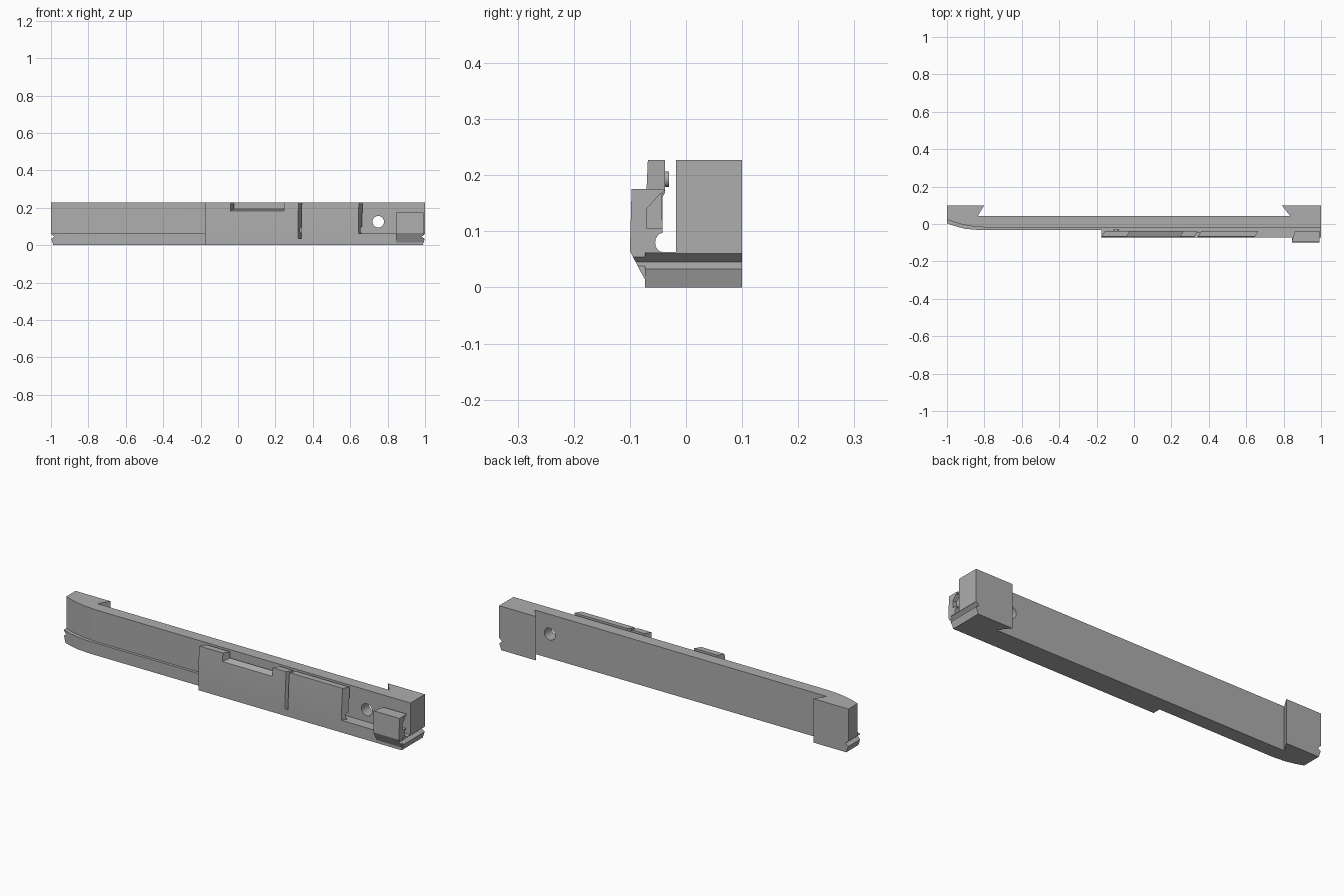
import bpy, bmesh, math
from mathutils import Vector

if "Cube" in bpy.data.objects:
    bpy.data.objects.remove(bpy.data.objects["Cube"], do_unlink=True)

# One satin grey for everything
grey = bpy.data.materials.new("satin grey")
grey.use_nodes = True
grey.diffuse_color = (0.42, 0.42, 0.42, 1)
for node in grey.node_tree.nodes:
    if node.type == 'BSDF_PRINCIPLED':
        node.inputs["Base Color"].default_value = (0.42, 0.42, 0.42, 1)

FLOOR, TOP, FRONT = 0.063, 0.227, -0.07
LEAN = 0.6   # sideways slant of the cover's cut ends


def prism(name, pts, axis, lo, hi, lean=0.0):
    """Extrude a closed outline along an axis, optionally slanted in plan."""
    def place(a, b, t):
        return {'x': (t, a, b), 'y': (a, t, b), 'z': (a, b, t)}[axis]
    bm = bmesh.new()
    ends = [[bm.verts.new(place(a, b, t)) for a, b in pts] for t in (lo, hi)]
    for ring in ends:
        bm.faces.new(ring)
    for i in range(len(pts)):
        j = (i + 1) % len(pts)
        bm.faces.new((ends[0][i], ends[0][j], ends[1][j], ends[1][i]))
    for v in bm.verts:
        v.co.x += (v.co.y - FRONT) * lean
    bmesh.ops.recalc_face_normals(bm, faces=bm.faces)
    mesh = bpy.data.meshes.new(name)
    bm.to_mesh(mesh)
    bm.free()
    mesh.materials.append(grey)
    obj = bpy.data.objects.new(name, mesh)
    bpy.context.collection.objects.link(obj)
    return obj


def cut(obj, *cutters):
    """Subtract each cutter and remove it."""
    bpy.context.view_layer.objects.active = obj
    for c in cutters:
        c.hide_render = True
        mod = obj.modifiers.new("cut", 'BOOLEAN')
        mod.operation, mod.solver, mod.object = 'DIFFERENCE', 'EXACT', c
        bpy.ops.object.modifier_apply(modifier=mod.name)
        bpy.data.objects.remove(c, do_unlink=True)


def circle(cx, cy, r, n=32):
    return [(cx + r * math.cos(math.tau * i / n), cy + r * math.sin(math.tau * i / n))
            for i in range(n)]


def end_groove(side):
    """V groove and bottom taper across one end."""
    pts = [(1.03, 0.06), (0.999, 0.06), (0.982, 0.045), (0.999, 0.033),
           (0.984, -0.01), (1.03, -0.01)]
    return prism("end_cutter", [(side * x, z) for x, z in pts], 'y', -0.2, 0.2)


# Long bar with dovetailed blocks at the back of both ends
bar = prism("main_bar", [
    (-1, 0.024), (-0.96, 0.009), (-0.92, -0.002), (-0.87, -0.012), (-0.8, -0.018),
    (1, -0.018), (1, 0.1), (0.79, 0.1), (0.835, 0.043),
    (-0.835, 0.043), (-0.8, 0.1), (-1, 0.1)], 'z', 0, TOP)
cut(bar, prism("bore", circle(0.75, 0.125, 0.031), 'y', -0.1, 0.15),
    end_groove(1), end_groove(-1))

# Lower ledge, wider under the cover
ledge = prism("lower_ledge", [
    (-1, 0.004), (-0.95, -0.014), (-0.9, -0.026), (-0.83, -0.032), (-0.175, -0.032),
    (-0.175, -0.073), (1, -0.073), (1, 0.02), (-1, 0.03)], 'z', 0, FLOOR)
cut(ledge, end_groove(1), end_groove(-1),
    prism("slot_cutter", [(0.322, -0.09), (0.34, -0.09), (0.34, -0.045), (0.322, -0.045)],
          'z', 0.035, 0.3, LEAN))

# Rounded undercut shared by the cover and the end clamp
undercut = [(-0.042 + 0.013 * math.cos(a), 0.08 + 0.017 * math.sin(a))
            for a in [math.pi / 2 + i * math.pi / 8 for i in range(9)]]

# Front cover: upright wall with a top notch and a slanted slot
cover = prism("front_cover", [
    (-0.073, 0.04), (-0.073, 0.08), (-0.071, 0.16), (-0.068, TOP), (-0.037, TOP),
    (-0.037, 0.17), (-0.042, 0.16)] + undercut + [(-0.042, 0.04)],
    'x', -0.175, 0.645, LEAN)
cut(cover,
    prism("notch_cutter", [(-0.09, 0.176), (-0.02, 0.2), (-0.02, 0.3), (-0.09, 0.3)],
          'x', -0.04, 0.245, LEAN),
    prism("slot_cutter", [(0.322, -0.09), (0.34, -0.09), (0.34, -0.02), (0.322, -0.02)],
          'z', 0.02, 0.3, LEAN))

# Small stud on the back of the cover
prism("cover_stud", circle(-0.095, 0.193, 0.014, 20), 'y', -0.045, -0.03)

# Clamp block at the right-hand end
clamp = prism("end_clamp", [
    (-0.07, 0.015), (-0.074, 0.015), (-0.1, 0.065), (-0.097, 0.175), (-0.037, 0.175),
    (-0.043, 0.165)] + undercut + [(-0.042, 0.05)], 'x', 0.845, 0.992)
cut(clamp,
    prism("recess_cutter", [(-0.07, 0.105), (-0.03, 0.105), (-0.03, 0.167),
                            (-0.046, 0.167), (-0.07, 0.14)], 'x', 0.972, 1.05),
    prism("corner_cutter", [(0.83, -0.12), (0.845, -0.09), (0.862, -0.03), (0.83, -0.03)],
          'z', FLOOR + 0.001, 0.3),
    end_groove(1))

# Smooth curved surfaces, keep edges crisp
for obj in (bar, ledge, cover, clamp, bpy.data.objects["cover_stud"]):
    bpy.ops.object.select_all(action='DESELECT')
    obj.select_set(True)
    bpy.context.view_layer.objects.active = obj
    bpy.ops.object.shade_smooth_by_angle(angle=math.radians(25))
